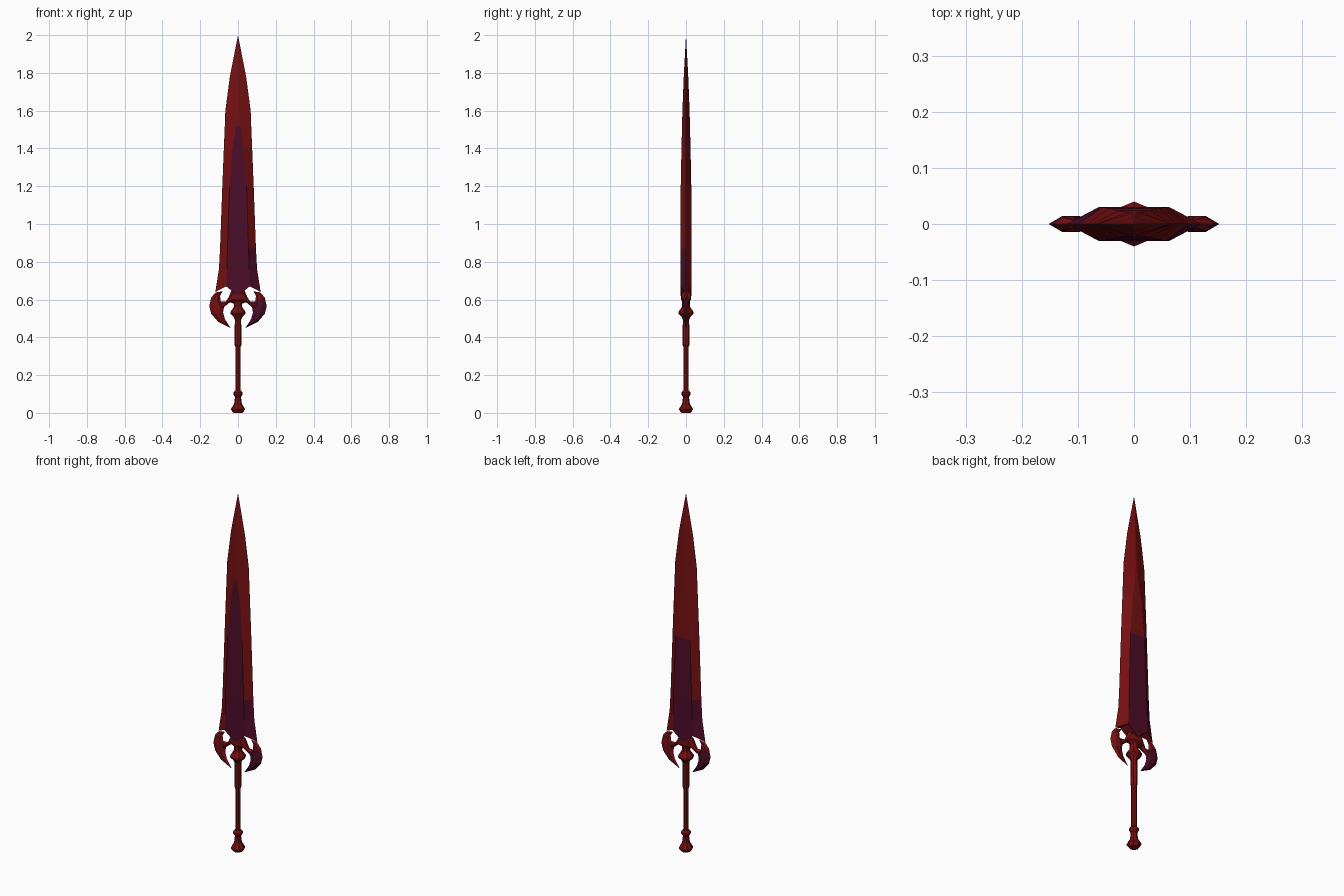
import bpy, bmesh, math

if "Cube" in bpy.data.objects:
    bpy.data.objects.remove(bpy.data.objects["Cube"])


def material(name, rgb):
    m = bpy.data.materials.new(name)
    m.diffuse_color = (*rgb, 1)
    m.use_nodes = True
    m.node_tree.nodes["Principled BSDF"].inputs["Base Color"].default_value = m.diffuse_color
    return m


RED = material("dark red", (0.18, 0.005, 0.006))
PURPLE = material("deep purple", (0.075, 0.004, 0.020))


def build(name, rings, caps=(), close_end=True, purple=None):
    """Bridge closed rings of points, cap both ends, colour faces by a rule."""
    bm = bmesh.new()
    loops = [[bm.verts.new(p) for p in ring] for ring in rings]
    for a, b in zip(loops, loops[1:]):
        n = len(a)
        for i in range(n):
            j = (i + 1) % n
            bm.faces.new((a[i], a[j], b[j], b[i]))
    if caps:
        for c in caps:
            bm.faces.new([loops[0][i] for i in c])
    else:
        bm.faces.new(loops[0])
    if close_end:
        bm.faces.new(loops[-1])
    bmesh.ops.remove_doubles(bm, verts=bm.verts, dist=0.0003)
    bmesh.ops.dissolve_degenerate(bm, edges=bm.edges, dist=0.0002)
    bmesh.ops.recalc_face_normals(bm, faces=bm.faces)
    if purple:
        for f in bm.faces:
            if purple(f.calc_center_median()):
                f.material_index = 1
    me = bpy.data.meshes.new(name)
    bm.to_mesh(me)
    bm.free()
    me.materials.append(RED)
    me.materials.append(PURPLE)
    ob = bpy.data.objects.new(name, me)
    bpy.context.collection.objects.link(ob)
    return ob


# Blade: edge half width, ridge half width, half thickness at each height
def blade_ring(w, r, t, ze, zr, zc):
    return [(w, 0, ze), (r, -t, zr), (0, -t, zc), (-r, -t, zr),
            (-w, 0, ze), (-r, t, zr), (0, t, zc), (r, t, zr)]


ROWS = [(0.76, 0.101, 0.059, 0.030), (0.87, 0.095, 0.056, 0.030),
        (1.20, 0.083, 0.045, 0.028), (1.40, 0.075, 0.028, 0.024),
        (1.52, 0.070, 0.010, 0.021), (1.60, 0.067, 0.004, 0.019),
        (1.78, 0.043, 0.002, 0.012), (2.00, 0.0, 0.0, 0.0)]
blade_rings = [blade_ring(0.12, 0.063, 0.030, 0.64, 0.67, 0.62)]
blade_rings += [blade_ring(w, r, t, z, z, z) for z, w, r, t in ROWS]


def blade_purple(c):
    if c.z < 0.66:
        return False
    inside = abs(c.x) < 0.034 and abs(c.y) > 0.018
    if inside:
        return c.z < (1.52 if c.y < 0 else 1.21)
    return c.z < 0.86 and c.x * c.y < 0      # one lower bevel per side


build("blade", blade_rings, caps=[(0, 1, 7), (1, 2, 6, 7), (2, 3, 5, 6), (3, 4, 5)],
      close_end=False, purple=blade_purple)

# Handle: pommel, grip and collar knob as one eight-sided turning
PROFILE = [(0.024, 0.0), (0.038, 0.018), (0.034, 0.026), (0.020, 0.05),
           (0.016, 0.085), (0.025, 0.098), (0.025, 0.108), (0.014, 0.12),
           (0.014, 0.35), (0.018, 0.36), (0.017, 0.495), (0.025, 0.51),
           (0.040, 0.525), (0.040, 0.535), (0.022, 0.56), (0.020, 0.64)]
build("handle", [[(r * math.cos(k * math.pi / 4), r * math.sin(k * math.pi / 4), z)
                  for k in range(8)] for r, z in PROFILE])


# Guard: strips of outer/inner outline pairs with a bevelled cross-section
def strip(name, pairs, side, purple=None):
    rings = []
    for (ox, oz), (ix, iz), t in pairs:
        def at(f, y):
            return (side * (ox + (ix - ox) * f), y, oz + (iz - oz) * f)
        rings.append([at(0, 0), at(0.3, -t), at(0.7, -t),
                      at(1, 0), at(0.7, t), at(0.3, t)])
    build(name, rings, purple=purple)


ARM = [((0.0, 0.665), (0.0, 0.57), 0.026), ((0.034, 0.650), (0.022, 0.578), 0.024),
       ((0.050, 0.612), (0.042, 0.586), 0.018), ((0.064, 0.590), (0.060, 0.572), 0.013),
       ((0.092, 0.590), (0.085, 0.550), 0.010)]
HORN = [((0.084, 0.643), (0.083, 0.641), 0.001), ((0.118, 0.638), (0.095, 0.620), 0.008),
        ((0.142, 0.610), (0.092, 0.592), 0.012), ((0.152, 0.565), (0.073, 0.566), 0.014),
        ((0.142, 0.525), (0.079, 0.532), 0.013), ((0.105, 0.482), (0.069, 0.496), 0.009),
        ((0.040, 0.450), (0.041, 0.452), 0.001)]

for side, label in ((-1, "left"), (1, "right")):
    strip("guard_arm_" + label, ARM, side)
    strip("guard_horn_" + label, HORN, side,
          purple=lambda c: c.x * c.y < 0 and c.z < 0.60)
